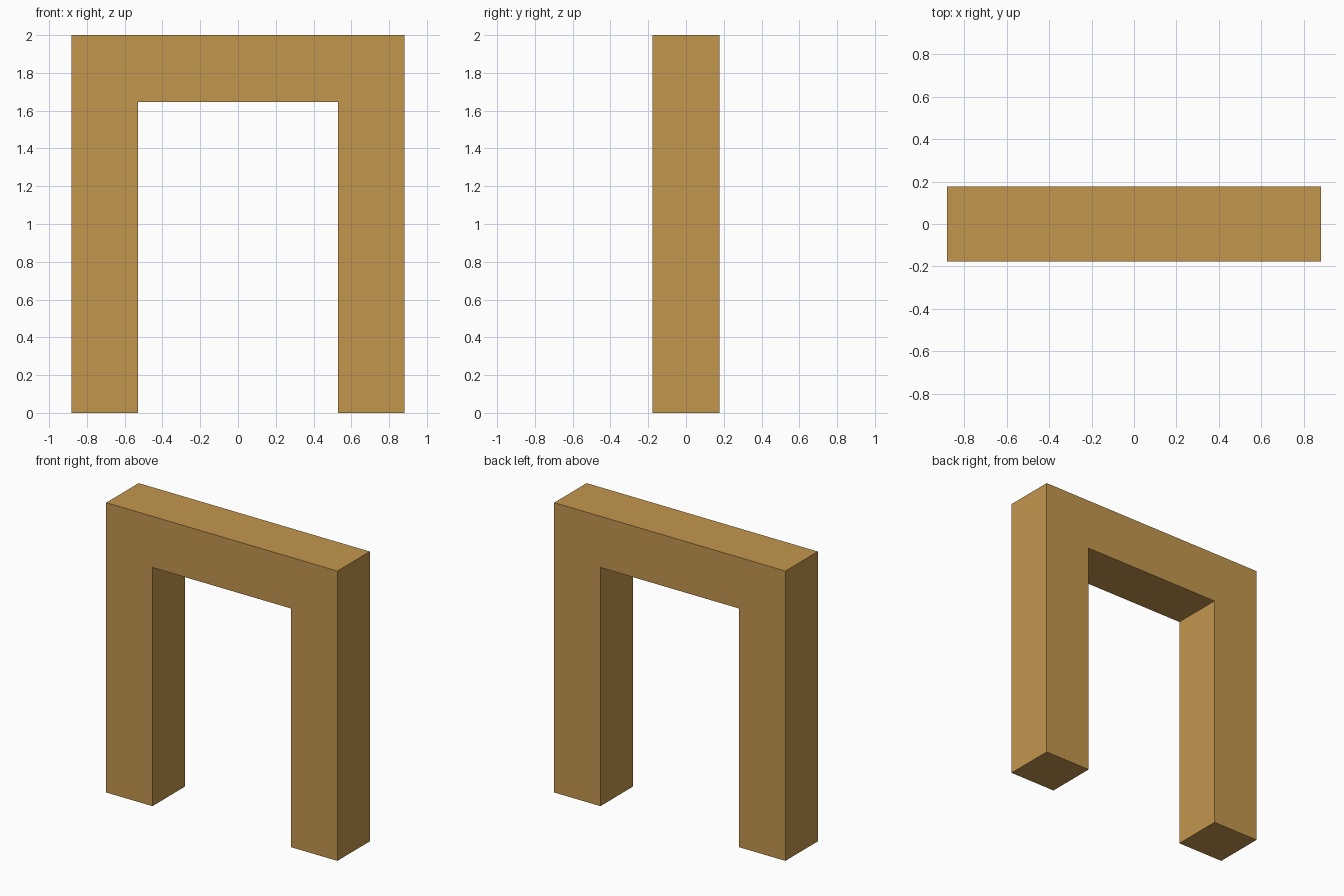
import bpy
import bmesh

cube = bpy.data.objects.get("Cube")
if cube:
    bpy.data.objects.remove(cube, do_unlink=True)

# Overall proportions: square beams, three modules thick
UNIT = 2 / 17
BEAM = 3 * UNIT
HALF_WIDTH = 7.5 * UNIT
HEIGHT = 17 * UNIT

# Warm wood colour
wood = bpy.data.materials.new("warm_wood")
wood.use_nodes = True
colour = (0.552, 0.305, 0.076, 1)
wood.diffuse_color = colour
wood.node_tree.nodes["Principled BSDF"].inputs["Base Color"].default_value = colour

# Right half of the doorway outline, mirrored to close the profile
inner = HALF_WIDTH - BEAM
half = [(inner, HEIGHT - BEAM), (inner, 0), (HALF_WIDTH, 0), (HALF_WIDTH, HEIGHT)]
outline = half + [(-x, z) for x, z in reversed(half)]

# Archway: one solid extruded from front to back
bm = bmesh.new()
front = bm.faces.new([bm.verts.new((x, -BEAM / 2, z)) for x, z in outline])
result = bmesh.ops.extrude_face_region(bm, geom=[front], use_keep_orig=True)
moved = [v for v in result["geom"] if isinstance(v, bmesh.types.BMVert)]
bmesh.ops.translate(bm, verts=moved, vec=(0, BEAM, 0))
bmesh.ops.recalc_face_normals(bm, faces=bm.faces)

mesh = bpy.data.meshes.new("archway")
bm.to_mesh(mesh)
bm.free()
mesh.materials.append(wood)
bpy.context.collection.objects.link(bpy.data.objects.new("archway", mesh))
